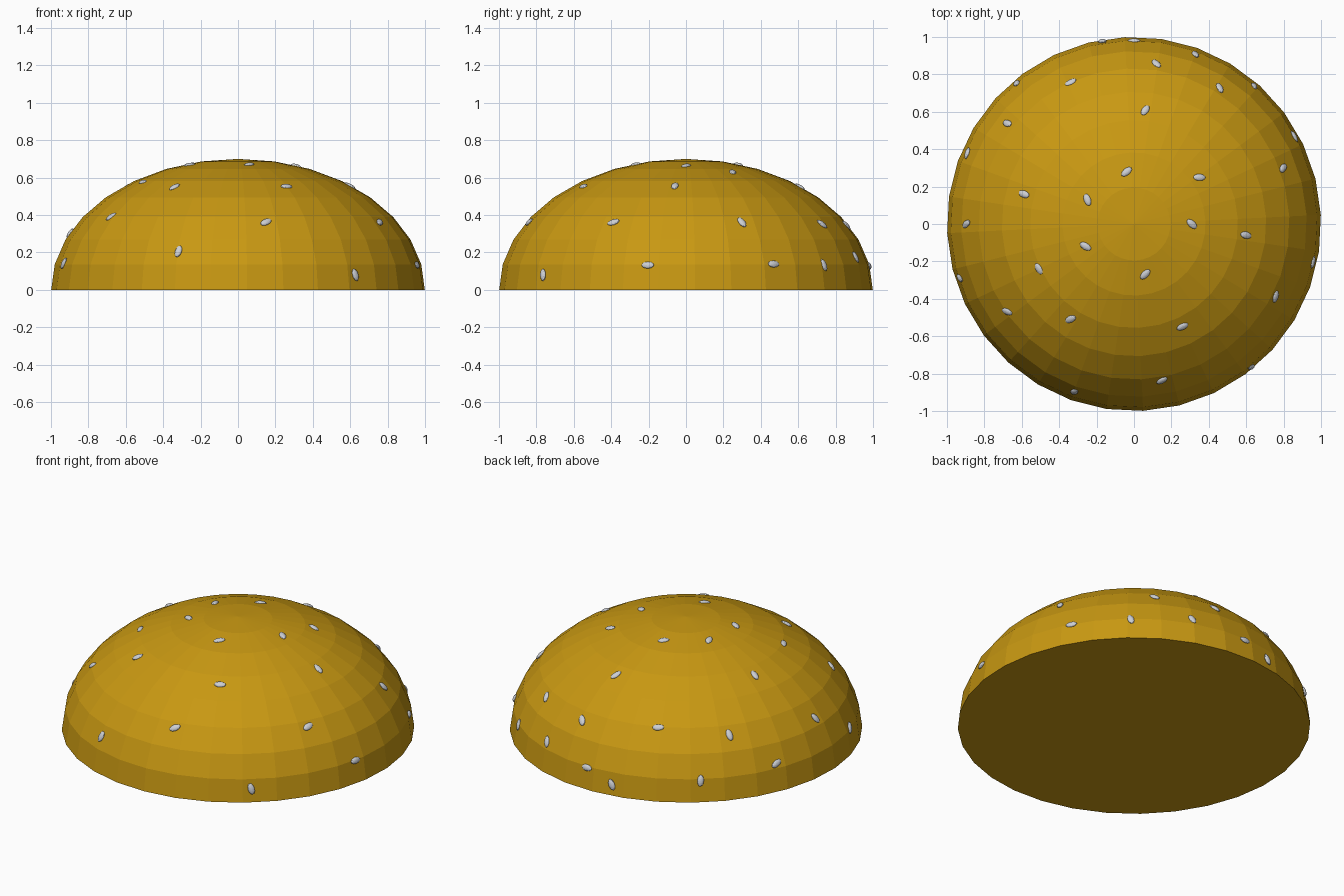
import bpy, bmesh, math
from mathutils import Vector, Matrix

if "Cube" in bpy.data.objects:
    bpy.data.objects.remove(bpy.data.objects["Cube"])

HEIGHT = 0.70


def material(name, rgb):
    m = bpy.data.materials.new(name)
    m.diffuse_color = (*rgb, 1)
    m.use_nodes = True
    m.node_tree.nodes["Principled BSDF"].inputs["Base Color"].default_value = m.diffuse_color
    return m


def make_object(name, bm, mat):
    mesh = bpy.data.meshes.new(name)
    bm.to_mesh(mesh)
    bm.free()
    mesh.materials.append(mat)
    obj = bpy.data.objects.new(name, mesh)
    bpy.context.collection.objects.link(obj)
    return obj


crust = material("golden crust", (0.58, 0.315, 0.006))
pale = material("pale grey seed", (0.60, 0.62, 0.66))

# Bun top: upper half of a low-poly sphere, flattened, with a flat base
bm = bmesh.new()
bmesh.ops.create_uvsphere(bm, u_segments=32, v_segments=16, radius=1)
geom = bm.verts[:] + bm.edges[:] + bm.faces[:]
bmesh.ops.bisect_plane(bm, geom=geom, dist=1e-4, plane_co=(0, 0, 0),
                       plane_no=(0, 0, 1), clear_inner=True)
bmesh.ops.contextual_create(bm, geom=[e for e in bm.edges if e.is_boundary])
bmesh.ops.recalc_face_normals(bm, faces=bm.faces[:])
bmesh.ops.transform(bm, verts=bm.verts[:],
                    matrix=Matrix.Diagonal((1, 1, HEIGHT, 1)) @ Matrix.Rotation(math.radians(2.8), 4, 'Z'))
make_object("bun_top", bm, crust)

# Seeds: x, y on the dome, and turn in the surface plane (degrees)
SEEDS = [
    (-.04, .28, 32), (.35, .25, 55), (-.25, .13, 48), (-.26, -.12, 35),
    (.31, 0, 50), (.06, -.27, 33), (.06, .61, 66), (-.59, .16, 85),
    (.60, -.06, 85), (-.51, -.24, 5), (-.34, -.51, 64), (.26, -.55, 0),
    (-.34, .76, 5), (-.68, .54, -80), (.12, .86, -52), (.46, .73, -48),
    (.80, .30, -70), (.76, -.39, 20), (.15, -.84, 30), (-.68, -.47, 45),
    (-.90, 0, -65), (-.32, -.90, 80), (.33, .91, -70), (-.895, .38, 25),
    (-.63, .755, 85), (.86, .47, 0), (.645, .74, -75), (.96, -.205, 0),
    (-.935, -.29, 60), (0, .983, 0), (-.17, .981, -65), (.63, -.768, -75),
]

bm = bmesh.new()
for x, y, turn in SEEDS:
    z = HEIGHT * math.sqrt(1 - x * x - y * y)
    normal = Vector((x, y, z / HEIGHT ** 2)).normalized()
    east = Vector((-y, x, 0)).normalized()
    north = normal.cross(east)
    a = math.radians(turn)
    along = east * math.cos(a) + north * math.sin(a)
    across = normal.cross(along)
    frame = Matrix((along, across, normal)).transposed().to_4x4()
    place = (Matrix.Translation(Vector((x, y, z)) - normal * 0.004) @ frame
             @ Matrix.Diagonal((0.034, 0.019, 0.012, 1)))
    bmesh.ops.create_uvsphere(bm, u_segments=12, v_segments=8, radius=1, matrix=place)
make_object("seeds", bm, pale)
